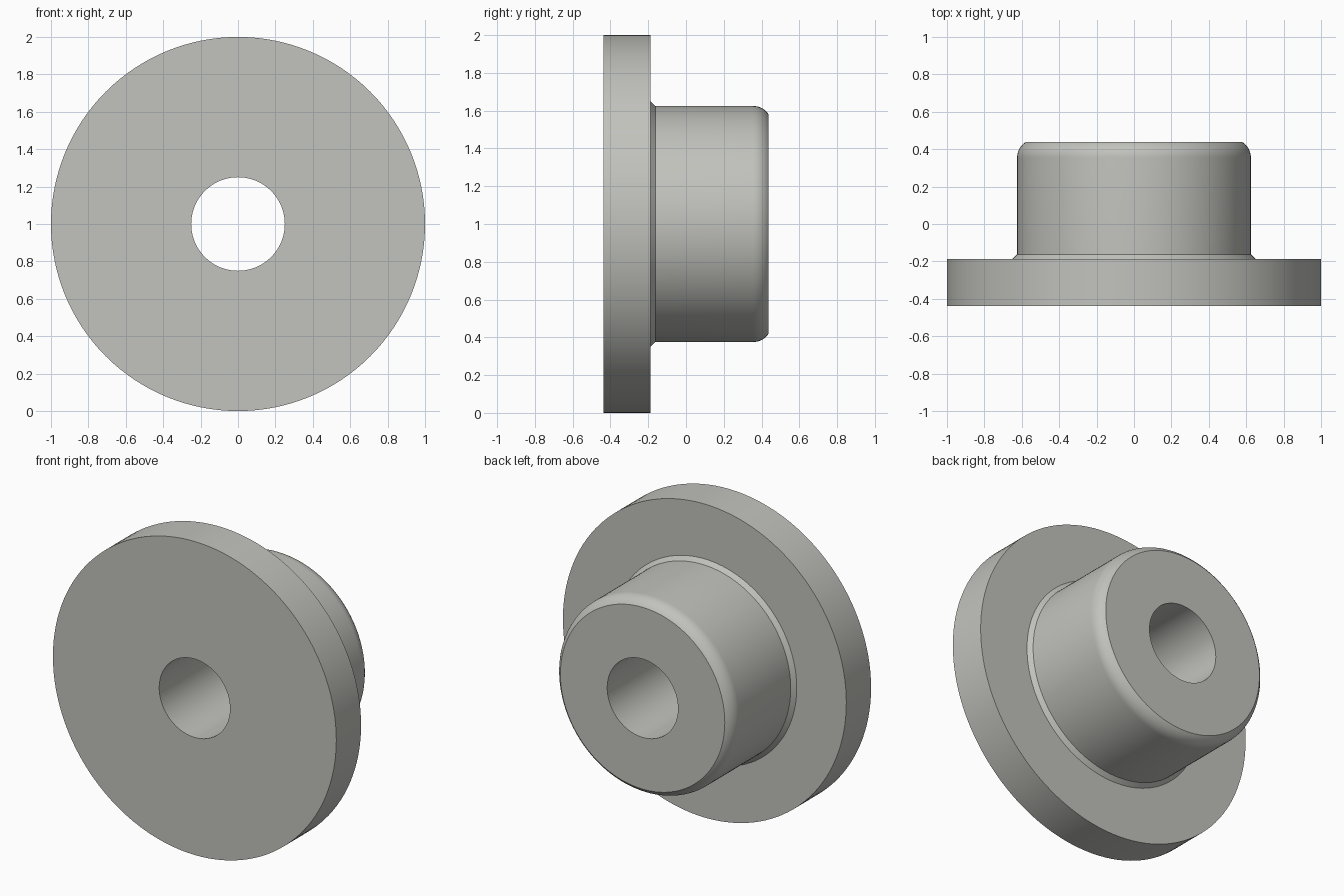
import bpy, bmesh, math

if "Cube" in bpy.data.objects:
    bpy.data.objects.remove(bpy.data.objects["Cube"])

SIDES = 128
CENTRE_Z = 1.0

grey = bpy.data.materials.new("light_grey")
grey.diffuse_color = (0.54, 0.54, 0.51, 1.0)
grey.use_nodes = True
grey.node_tree.nodes["Principled BSDF"].inputs["Base Color"].default_value = grey.diffuse_color

# Half section as (radius, y): bore, flange, chamfered foot, hub
profile = [(0.25, 0.4375), (0.25, -0.4375), (1.0, -0.4375), (1.0, -0.1875),
           (0.65, -0.1875), (0.625, -0.1625)]

# Rounded rear edge of the hub: an arc tangent to the hub wall
ARC_R, ARC_Y, ARC_END, STEPS = 0.098, 0.355, math.radians(57.3), 8
for i in range(STEPS + 1):
    a = ARC_END * i / STEPS
    profile.append((0.625 - ARC_R * (1 - math.cos(a)), ARC_Y + ARC_R * math.sin(a)))
profile[-1] = (profile[-1][0], 0.4375)

# Revolve the closed section around the y axis
bm = bmesh.new()
rings = []
for s in range(SIDES):
    t = 2 * math.pi * s / SIDES
    rings.append([bm.verts.new((r * math.cos(t), y, CENTRE_Z + r * math.sin(t)))
                  for r, y in profile])
n = len(profile)
for s in range(SIDES):
    a, b = rings[s], rings[(s + 1) % SIDES]
    for i in range(n):
        j = (i + 1) % n
        bm.faces.new((a[i], a[j], b[j], b[i]))
bmesh.ops.recalc_face_normals(bm, faces=bm.faces)

mesh = bpy.data.meshes.new("flanged_bushing")
bm.to_mesh(mesh)
bm.free()
mesh.materials.append(grey)
bushing = bpy.data.objects.new("flanged_bushing", mesh)
bpy.context.collection.objects.link(bushing)

# Smooth round walls, crisp edges
bpy.context.view_layer.objects.active = bushing
bushing.select_set(True)
bpy.ops.object.shade_smooth_by_angle(angle=math.radians(28))
